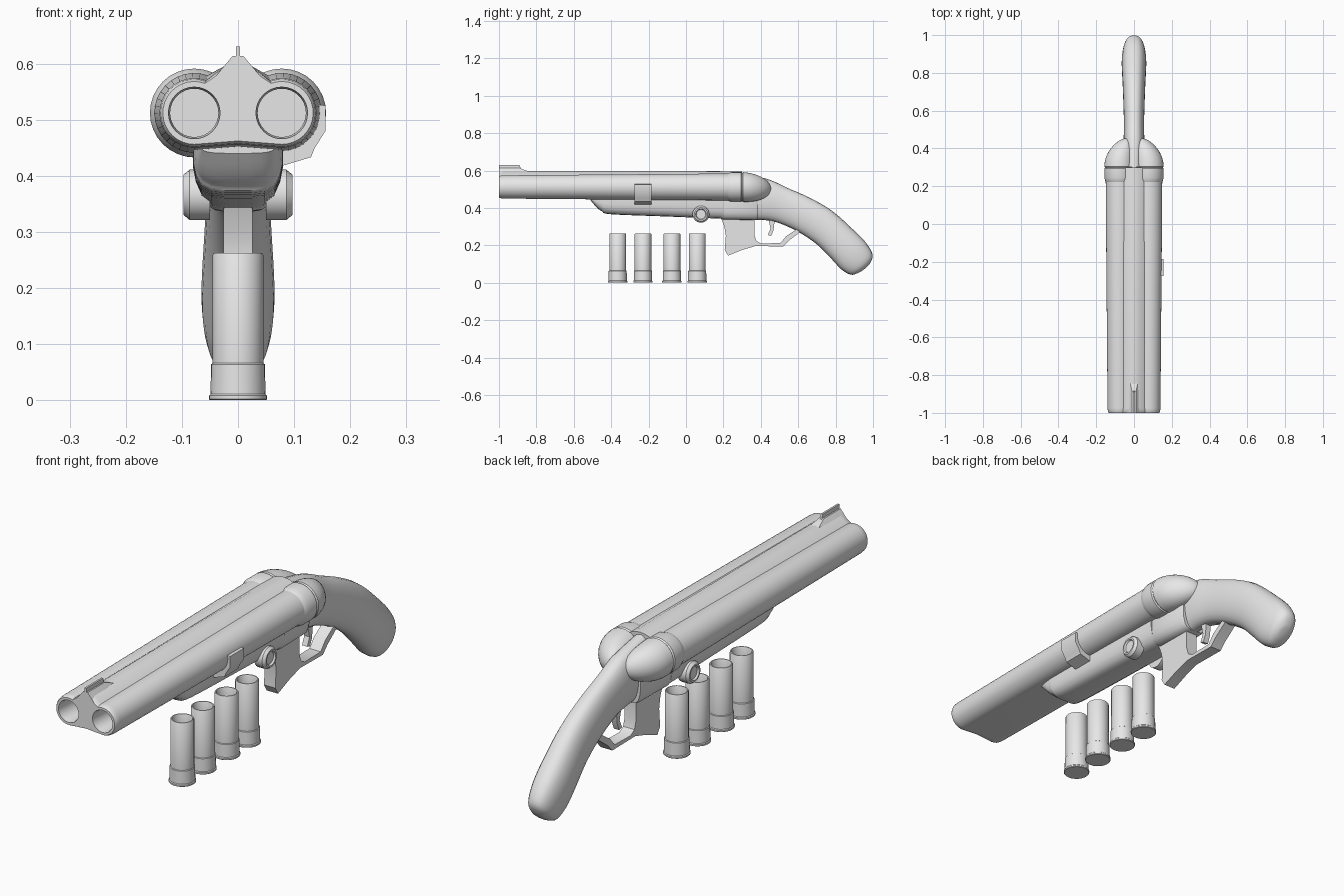
import bpy, bmesh, math
from mathutils import Vector

if "Cube" in bpy.data.objects:
    bpy.data.objects.remove(bpy.data.objects["Cube"])

grey = bpy.data.materials.new("light_grey")
grey.use_nodes = True
grey.diffuse_color = (0.8, 0.8, 0.8, 1)
grey.node_tree.nodes["Principled BSDF"].inputs["Base Color"].default_value = (0.8, 0.8, 0.8, 1)


def loft(name, rings):
    """Skin a list of equal point rings and cap both ends."""
    bm = bmesh.new()
    rows = [[bm.verts.new(p) for p in ring] for ring in rings]
    n = len(rows[0])
    for a, b in zip(rows, rows[1:]):
        for i in range(n):
            j = (i + 1) % n
            bm.faces.new((a[i], a[j], b[j], b[i]))
    bm.faces.new(rows[0])
    bm.faces.new(rows[-1])
    bmesh.ops.recalc_face_normals(bm, faces=bm.faces)
    mesh = bpy.data.meshes.new(name)
    bm.to_mesh(mesh)
    bm.free()
    mesh.materials.append(grey)
    obj = bpy.data.objects.new(name, mesh)
    bpy.context.collection.objects.link(obj)
    return obj


def lathe(name, profile, place, n=32):
    """Turn (radius, height) pairs; place maps (u, v, height) to a point."""
    turn = [2 * math.pi * i / n for i in range(n)]
    return loft(name, [[place(r * math.cos(t), r * math.sin(t), h) for t in turn]
                       for r, h in profile])


def side_plate(name, outline, half):
    """Extrude a (y, z) outline across x."""
    return loft(name, [[(x, y, z) for y, z in outline] for x in (-half, half)])


def smooth_path(stations, steps=4):
    """Catmull-Rom resampling of station tuples."""
    pts = [Vector(s) for s in stations]
    out = []
    for i in range(len(pts) - 1):
        p0, p1, p2 = pts[max(i - 1, 0)], pts[i], pts[i + 1]
        p3 = pts[min(i + 2, len(pts) - 1)]
        for k in range(steps):
            t = k / steps
            out.append(p1 + 0.5 * t * ((p2 - p0) + t * ((2 * p0 - 5 * p1 + 4 * p2 - p3)
                                                        + t * (3 * p1 - p0 - 3 * p2 + p3))))
    return out + [pts[-1]]


BORE_X, BORE_Z = 0.078, 0.512


# Twin barrels with a raised rib between them
def barrel_ring(y, r, rib):
    half = []
    for i in range(19):
        a = math.radians(-90 + 200 * i / 18)
        half.append((BORE_X + r * math.cos(a), BORE_Z + r * math.sin(a)))
    half.append((0.025, rib - 0.003))
    ring = [(0, BORE_Z - r + 0.006)] + half + [(0, rib)]
    ring += [(-x, z) for x, z in reversed(half)]
    return [(x, y, z) for x, z in ring]


barrels = loft("barrels", [barrel_ring(y, r, rib) for y, r, rib in (
    (-1, 0.056, 0.59), (-0.993, 0.06, 0.596), (-0.975, 0.062, 0.598),
    (0.1, 0.071, 0.598), (0.3, 0.072, 0.594))])

# Bores cut into the muzzle
for side in (-1, 1):
    cutter = lathe("bore_cutter", [(0.046, -1.1), (0.046, -0.995), (0.043, -0.985), (0.043, -0.88)],
                   lambda u, v, h: (side * BORE_X + u, h, BORE_Z + v))
    cutter.hide_render = True
    mod = barrels.modifiers.new("bore", "BOOLEAN")
    mod.operation = "DIFFERENCE"
    mod.object = cutter
    bpy.context.view_layer.objects.active = barrels
    bpy.ops.object.modifier_apply(modifier=mod.name)
    bpy.data.objects.remove(cutter)

# Front sight: flared ramp and thin blade
loft("sight_ramp", [[(-a, y, 0.565), (-b, y, top), (b, y, top), (a, y, 0.565)]
                    for y, a, b, top in ((-1, 0.05, 0.01, 0.613), (-0.89, 0.05, 0.01, 0.613),
                                         (-0.84, 0.04, 0.02, 0.595))])
side_plate("sight_blade", [(-1, 0.6), (-1, 0.63), (-0.89, 0.63), (-0.88, 0.6)], 0.004)

# Breech: collar and rounded rear lobe for each barrel
breech_profile = [(0.07, 0.22), (0.074, 0.228), (0.079, 0.245), (0.079, 0.295), (0.075, 0.3),
                  (0.079, 0.305)]
for k in range(1, 10):
    t = math.radians(k * 9.8)
    breech_profile.append((0.079 * math.cos(t), 0.305 + 0.15 * math.sin(t)))
for side, label in ((1, "left"), (-1, "right")):
    def breech_place(u, v, h):
        back = max(0, (h - 0.305) / 0.15)
        return (side * (BORE_X - 0.04 * back ** 2) + u, h, BORE_Z - 0.01 * back + v)
    lathe(label + "_breech_lobe", breech_profile, breech_place)


# Fore-end and receiver: rounded trapezoid section
def receiver_ring(y, top, bottom, w):
    d = top - bottom
    half = [(w, top), (w, top - 0.4 * d), (0.94 * w, top - 0.65 * d),
            (0.82 * w, top - 0.85 * d), (0.6 * w, top - 0.97 * d), (0.3 * w, bottom)]
    return [(x, y, z) for x, z in half] + [(-x, y, z) for x, z in reversed(half)]


loft("fore_end", [receiver_ring(*s) for s in smooth_path([
    (-0.51, 0.455, 0.44, 0.066), (-0.48, 0.455, 0.405, 0.074), (-0.45, 0.455, 0.382, 0.078),
    (-0.4, 0.455, 0.366, 0.08), (-0.1, 0.455, 0.354, 0.08), (0.2, 0.455, 0.342, 0.076)])])
loft("receiver", [receiver_ring(*s) for s in (
    (0.19, 0.44, 0.342, 0.07), (0.2, 0.44, 0.337, 0.073), (0.37, 0.44, 0.335, 0.066),
    (0.385, 0.44, 0.338, 0.06))])

# Hinge knobs
for side, label in ((1, "left"), (-1, "right")):
    lathe(label + "_hinge_knob", [(0.045, 0.05), (0.045, 0.086), (0.036, 0.097), (0.029, 0.097),
                                  (0.025, 0.09), (0.002, 0.09)],
          lambda u, v, h: (side * h, 0.08 + u, 0.366 + v), 24)

# Clip wrapped round the left barrel
clip = [(0.07, 0.415), (0.13, 0.433), (0.137, 0.45), (0.156, 0.48), (0.156, 0.525),
        (0.12, 0.53), (0.07, 0.46)]
loft("barrel_clip", [[(x, y, z) for x, z in clip] for y in (-0.275, -0.185)])

# Grip: stations hold top y, z, bottom y, z and half width
grip_stations = [(0.3, 0.585, 0.345, 0.335, 0.05), (0.44, 0.553, 0.42, 0.335, 0.055),
                 (0.54, 0.508, 0.5, 0.318, 0.053), (0.66, 0.455, 0.6, 0.272, 0.056),
                 (0.78, 0.385, 0.7, 0.205, 0.06), (0.9, 0.278, 0.78, 0.125, 0.065),
                 (0.965, 0.21, 0.83, 0.072, 0.062), (0.998, 0.15, 0.88, 0.043, 0.05),
                 (0.985, 0.105, 0.92, 0.052, 0.03), (0.965, 0.082, 0.945, 0.066, 0.008)]
grip_rings = []
for yt, zt, yb, zb, w in smooth_path(grip_stations):
    ring = []
    for i in range(24):
        a = 2 * math.pi * i / 24
        c, s = math.cos(a), math.sin(a)
        f = 0.5 + 0.5 * s
        x = w * math.copysign(abs(c) ** 0.8, c)
        ring.append((x, yb + (yt - yb) * f, zb + (zt - zb) * f))
    grip_rings.append(ring)
loft("grip", grip_rings)

# Trigger guard with its front fin, and the trigger
side_plate("trigger_guard", [
    (0.185, 0.35), (0.205, 0.3), (0.213, 0.25), (0.207, 0.175), (0.225, 0.145), (0.3, 0.175),
    (0.37, 0.196), (0.52, 0.194), (0.55, 0.225), (0.61, 0.27), (0.59, 0.285), (0.535, 0.248),
    (0.505, 0.212), (0.4, 0.21), (0.375, 0.225), (0.365, 0.26), (0.365, 0.35)], 0.026)
side_plate("trigger", [(0.44, 0.34), (0.452, 0.29), (0.437, 0.255), (0.455, 0.25), (0.468, 0.28),
                       (0.475, 0.34)], 0.012)

# Row of open shells standing below
for y in (-0.365, -0.23, -0.075, 0.06):
    lathe("shell", [(0.05, 0), (0.052, 0.002), (0.052, 0.008), (0.049, 0.011), (0.048, 0.064),
                    (0.045, 0.066), (0.045, 0.259), (0.043, 0.262), (0.039, 0.262),
                    (0.037, 0.258), (0.037, 0.2)],
          lambda u, v, h: (u, y + v, h), 28)

# Soft shading with sharp edges kept
bpy.ops.object.select_all(action="DESELECT")
for obj in bpy.context.scene.objects:
    if obj.type == "MESH":
        obj.select_set(True)
bpy.context.view_layer.objects.active = barrels
bpy.ops.object.shade_smooth_by_angle(angle=math.radians(35))
